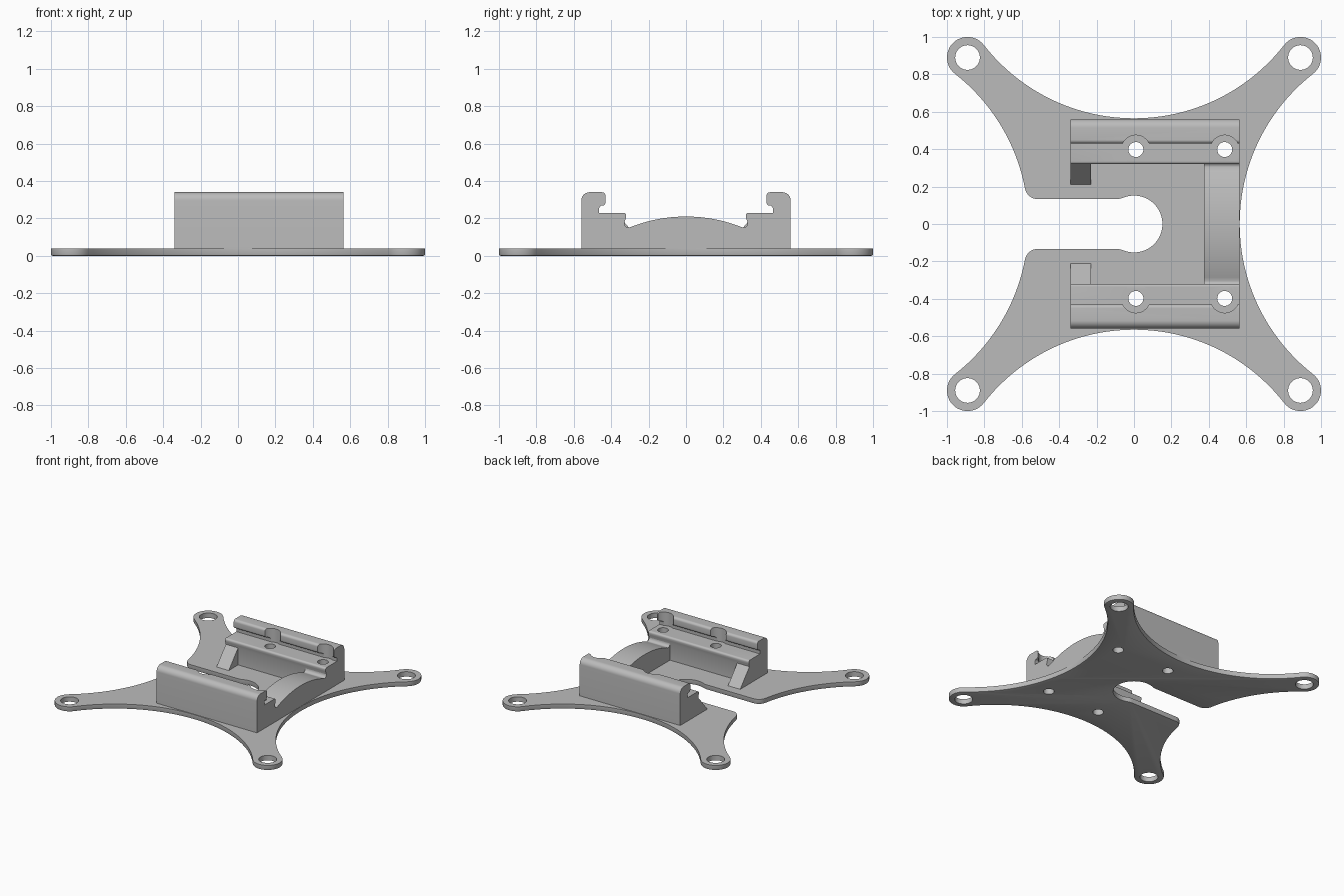
import bpy, bmesh
from math import sin, cos, radians, asin, sqrt, degrees
from mathutils import Matrix

if "Cube" in bpy.data.objects:
    bpy.data.objects.remove(bpy.data.objects["Cube"], do_unlink=True)

grey = bpy.data.materials.new("plain grey")
grey.use_nodes = True
colour = (0.5, 0.5, 0.5, 1)
grey.diffuse_color = colour
grey.node_tree.nodes["Principled BSDF"].inputs["Base Color"].default_value = colour

THICK = 0.04            # plate thickness
EAR, EAR_R = 0.89, 0.11  # corner ear centre and radius
WAIST = 0.565           # plate half width at the middle of each side
X0, X1 = -0.34, 0.563   # rail length


def arc(cx, cy, r, a0, a1, n=8):
    steps = [radians(a0 + (a1 - a0) * i / n) for i in range(n + 1)]
    return [(cx + r * cos(a), cy + r * sin(a)) for a in steps]


def mirrored(points):
    """Append the points reflected in the first axis, in reverse order."""
    return points + [(-u, v) for u, v in reversed(points)]


def prism(name, points, place, depth, bottom_bevel=0.0):
    """Extrude a closed profile; place(u, v) gives 3D points, depth is a vector."""
    bm = bmesh.new()
    face = bm.faces.new([bm.verts.new(place(u, v)) for u, v in points])
    rim = list(face.edges)
    out = bmesh.ops.extrude_face_region(bm, geom=[face], use_keep_orig=True)
    moved = [g for g in out["geom"] if isinstance(g, bmesh.types.BMVert)]
    bmesh.ops.translate(bm, verts=moved, vec=depth)
    bmesh.ops.remove_doubles(bm, verts=bm.verts, dist=1e-5)
    bmesh.ops.recalc_face_normals(bm, faces=bm.faces)
    if bottom_bevel:
        bmesh.ops.bevel(bm, geom=[e for e in rim if e.is_valid], offset=bottom_bevel,
                        segments=2, profile=0.5, affect='EDGES')
    mesh = bpy.data.meshes.new(name)
    bm.to_mesh(mesh)
    bm.free()
    mesh.materials.append(grey)
    obj = bpy.data.objects.new(name, mesh)
    bpy.context.collection.objects.link(obj)
    return obj


def along_x(name, points, x0, x1):
    return prism(name, points, lambda y, z: (x0, y, z), (x1 - x0, 0, 0))


def drill(obj, holes, z0, z1):
    """Cut round vertical holes given as (x, y, radius)."""
    bm = bmesh.new()
    for x, y, r in holes:
        bmesh.ops.create_cone(bm, cap_ends=True, segments=40, radius1=r, radius2=r,
                              depth=z1 - z0, matrix=Matrix.Translation((x, y, (z0 + z1) / 2)))
    mesh = bpy.data.meshes.new("hole_cutter")
    bm.to_mesh(mesh)
    bm.free()
    mesh.materials.append(grey)
    cutter = bpy.data.objects.new("hole_cutter", mesh)
    cutter.hide_render = True
    bpy.context.collection.objects.link(cutter)
    mod = obj.modifiers.new("holes", 'BOOLEAN')
    mod.operation, mod.solver, mod.object = 'DIFFERENCE', 'EXACT', cutter
    bpy.context.view_layer.objects.active = obj
    bpy.ops.object.modifier_apply(modifier=mod.name)
    bpy.data.objects.remove(cutter, do_unlink=True)


def finish(obj):
    bpy.ops.object.select_all(action='DESELECT')
    obj.select_set(True)
    bpy.context.view_layer.objects.active = obj
    bpy.ops.object.shade_smooth_by_angle(angle=radians(30))


# Base plate: big side arcs tangent to the corner ears
c = (2 * EAR**2 - (WAIST - EAR_R)**2) / (2 * EAR - 2 * (WAIST - EAR_R))
c = (2 * EAR**2 - (WAIST - EAR_R)**2) / (2 * (EAR - WAIST + EAR_R))
big = c - WAIST
tilt = degrees(asin(EAR / (big + EAR_R)))
quarter = (arc(c, 0, big, 180, 180 - tilt, 20)[:-1]
           + arc(EAR, EAR, EAR_R, -tilt, 90 + tilt, 24)
           + arc(0, c, big, tilt - 90, -90, 20)[1:-1])

# Slot from the right side into a round opening, with rounded corners
slot, bore, mouth, neck = 0.133, 0.152, 0.07, 0.1
my = slot + mouth
mx = sqrt((big + mouth)**2 - my**2) - c
m_ang = degrees(asin(my / (big + mouth)))
ny = slot + neck
nx = -sqrt((bore + neck)**2 - ny**2)
n_ang = 90 + degrees(asin(-nx / (bore + neck)))
upper = (arc(mx, my, mouth, 180 + m_ang, 270)
         + arc(nx, ny, neck, 270, 180 + n_ang, 4)
         + arc(0, 0, bore, n_ang, 0, 20)[1:])
notch = upper + [(x, -y) for x, y in reversed(upper[:-1])]
edge_y = big * sin(radians(m_ang)) + 0.01

q = [[(x * cos(t) - y * sin(t), x * sin(t) + y * cos(t)) for x, y in quarter]
     for t in (radians(90 * i) for i in range(4))]
left_open = [p for p in q[1] if p[0] > 0 or p[1] > edge_y]
right_open = [p for p in q[2] if p[0] > 0 or p[1] < -edge_y]
outline = q[0] + left_open + notch + right_open + q[3]

plate = prism("base_plate", outline, lambda x, y: (x, y, 0), (0, 0, THICK), 0.008)
screws = [(x, s * 0.398) for x in (0.01, 0.485) for s in (1, -1)]
ears = [(a * EAR, b * EAR, 0.066) for a in (1, -1) for b in (1, -1)]
drill(plate, ears + [(x, y, 0.04) for x, y in screws], -0.1, 0.1)
finish(plate)

# Hooked side rails, with screw holes and clearance cut through the lips
rail = ([(0.33, THICK), (0.33, 0.175), (0.322, 0.2)]
        + arc(0.335, 0.215, 0.015, 180, 90, 5)
        + [(0.465, 0.23)] + arc(0.445, 0.25, 0.02, 0, 60, 4)
        + arc(0.45, 0.287, 0.02, 240, 180, 5)
        + arc(0.45, 0.32, 0.02, 180, 90, 6)
        + arc(0.515, 0.295, 0.045, 90, 0, 10) + [(0.56, THICK)])
gusset = [(0.21, THICK), (0.33, THICK), (0.33, 0.18)]
for side, label in ((1, "back"), (-1, "front")):
    obj = along_x(label + "_rail", [(side * y, z) for y, z in rail], X0, X1)
    spots = [(x, y) for x, y in screws if y * side > 0]
    drill(obj, [(x, y, 0.04) for x, y in spots], -0.1, 0.25)
    drill(obj, [(x, y, 0.077) for x, y in spots], 0.23, 0.5)
    finish(obj)
    # Sloped support at the open end of the rail
    along_x(label + "_gusset", [(side * y, z) for y, z in gusset], X0, -0.23)

# Arched bridge joining the rails at the closed end
rise, half = 0.06, 0.305
r = (half**2 + rise**2) / (2 * rise)
span = degrees(asin(half / r))
half_profile = ([(0.33, THICK), (0.33, 0.175)] + arc(0.305, 0.175, 0.025, 0, -90, 6)
                + arc(0, 0.21 - r, r, 90 - span, 89, 14)[1:])
finish(along_x("arched_bridge", mirrored(half_profile), 0.375, X1))
